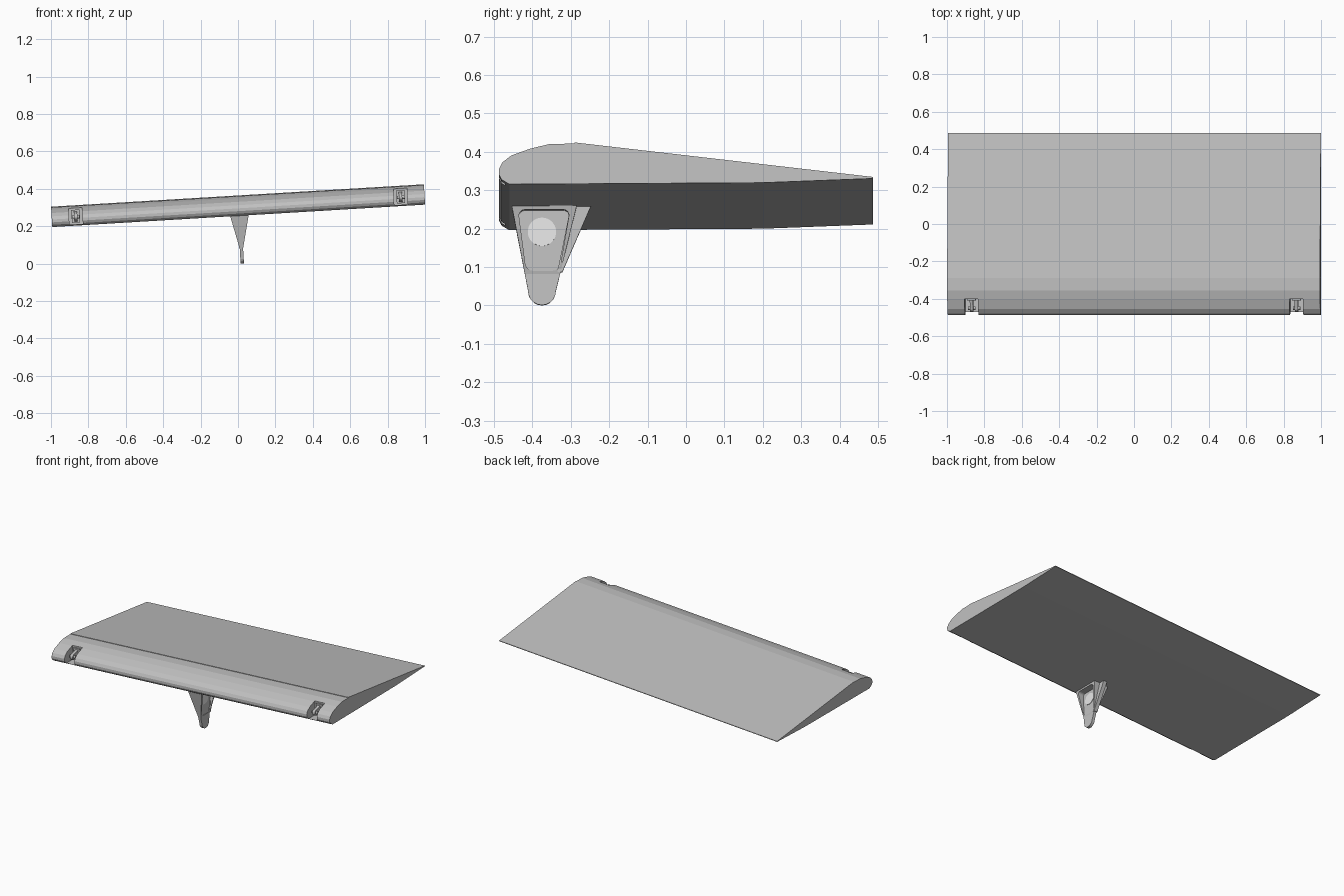
import bpy, bmesh, math
from mathutils import Matrix

if "Cube" in bpy.data.objects:
    bpy.data.objects.remove(bpy.data.objects["Cube"])

MID = 0.019                              # span centre before tilting
TILT = Matrix.Rotation(-0.06, 4, 'Y')    # one tip sits higher than the other


def material(name, value):
    m = bpy.data.materials.new(name)
    m.use_nodes = True
    m.diffuse_color = (value, value, value, 1)
    m.node_tree.nodes["Principled BSDF"].inputs["Base Color"].default_value = m.diffuse_color
    return m


grey = material("light grey metal", 0.53)
white = material("white bearing", 1.0)


def prism(name, outline, x0, x1, mat=grey, bevel=0.0, shape=None):
    """Extrude a (y, z) outline along x, optionally rounding its corners."""
    bm = bmesh.new()
    face = bm.faces.new([bm.verts.new((x0, y, z)) for y, z in outline])
    out = bmesh.ops.extrude_face_region(bm, geom=[face])
    for v in out["geom"]:
        if isinstance(v, bmesh.types.BMVert):
            v.co.x = x1
    if bevel:
        sides = [e for e in bm.edges if abs(e.verts[0].co.x - e.verts[1].co.x) > 1e-6]
        bmesh.ops.bevel(bm, geom=sides, offset=bevel, segments=4, profile=0.5, affect='EDGES')
    if shape:
        shape(bm)
    bmesh.ops.recalc_face_normals(bm, faces=bm.faces)
    mesh = bpy.data.meshes.new(name)
    bm.to_mesh(mesh)
    bm.free()
    mesh.materials.append(mat)
    ob = bpy.data.objects.new(name, mesh)
    bpy.context.collection.objects.link(ob)
    return ob


def cut(target, cutters):
    """Subtract the cutters from the target, then drop them."""
    bpy.context.view_layer.objects.active = target
    for c in cutters:
        c.hide_render = True
        mod = target.modifiers.new("cut", 'BOOLEAN')
        mod.object, mod.operation, mod.solver = c, 'DIFFERENCE', 'EXACT'
        bpy.ops.object.modifier_apply(modifier=mod.name)
        bpy.data.objects.remove(c)


def circle(y, z, r, n=24):
    return [(y + r * math.cos(2 * math.pi * i / n), z + r * math.sin(2 * math.pi * i / n))
            for i in range(n)]


# Flap panel: wedge with a rounded nose and a slight skin step
profile = [(0.487, 0.274), (0.487, 0.270), (0.2, 0.259), (-0.46, 0.255), (-0.48, 0.267),
           (-0.487, 0.28), (-0.487, 0.295), (-0.478, 0.312), (-0.455, 0.33),
           (-0.405, 0.348), (-0.355, 0.36), (-0.29, 0.361), (-0.29, 0.364)]
panel = prism("flap_panel", profile, MID - 0.9985, MID + 0.9985)
parts = [panel]

# Hinge notches in the nose, each with a lug and pin
notches = []
for side, name in ((-1, "right"), (1, "left")):
    x = MID + side * 0.87
    notches.append(prism("notch_cutter", [(-0.6, 0.262), (-0.4, 0.262), (-0.4, 0.4), (-0.6, 0.4)],
                         x - 0.036, x + 0.036))
    lug = [(-0.397, 0.275), (-0.397, 0.335)] + \
          [(-0.45 + 0.018 * math.cos(a), 0.302 + 0.018 * math.sin(a))
           for a in (math.pi * (0.5 + i / 8) for i in range(9))]
    parts.append(prism(name + "_hinge_lug", lug, x - 0.009, x + 0.009))
    parts.append(prism(name + "_hinge_pin", circle(-0.45, 0.302, 0.009, 12), x - 0.02, x + 0.02))
    parts.append(prism(name + "_hinge_base", [(-0.41, 0.27), (-0.397, 0.27), (-0.397, 0.34), (-0.41, 0.34)],
                       x - 0.022, x + 0.022))
cut(panel, notches)

# Drive bracket: thin foot flaring into a wide head
BX = 0.023


def flare(bm):
    bmesh.ops.bisect_plane(bm, geom=bm.verts[:] + bm.edges[:] + bm.faces[:],
                           plane_co=(0, 0, 0.08), plane_no=(0, 0, 1))
    for v in bm.verts:
        half = 0.009 + 0.041 * max(0, v.co.z - 0.08) / 0.178
        v.co.x = BX + math.copysign(half, v.co.x)


foot = [(-0.375 + 0.036 * math.cos(a), 0.035 + 0.036 * math.sin(a))
        for a in (math.pi * (1 + i / 10) for i in range(11))]
bracket = prism("drive_bracket", foot + [(-0.284, 0.258), (-0.454, 0.258)], -1, 1, shape=flare)
pocket = [(-0.437, 0.246), (-0.302, 0.246), (-0.33, 0.088), (-0.416, 0.088)]
cut(bracket, [prism("pocket_cutter", pocket, BX + s * 0.008, BX + s * 0.1, bevel=0.018)
              for s in (-1, 1)])
parts.append(bracket)

# Rear rib and bearing of the bracket
parts.append(prism("bracket_rib", [(-0.247, 0.258), (-0.3, 0.258), (-0.335, 0.085), (-0.322, 0.085)],
                   BX - 0.012, BX + 0.012))
parts.append(prism("bracket_bearing", circle(-0.375, 0.19, 0.037, 32), BX - 0.011, BX + 0.011, white))

# Tilt everything along the span
for ob in parts:
    ob.data.transform(TILT)
